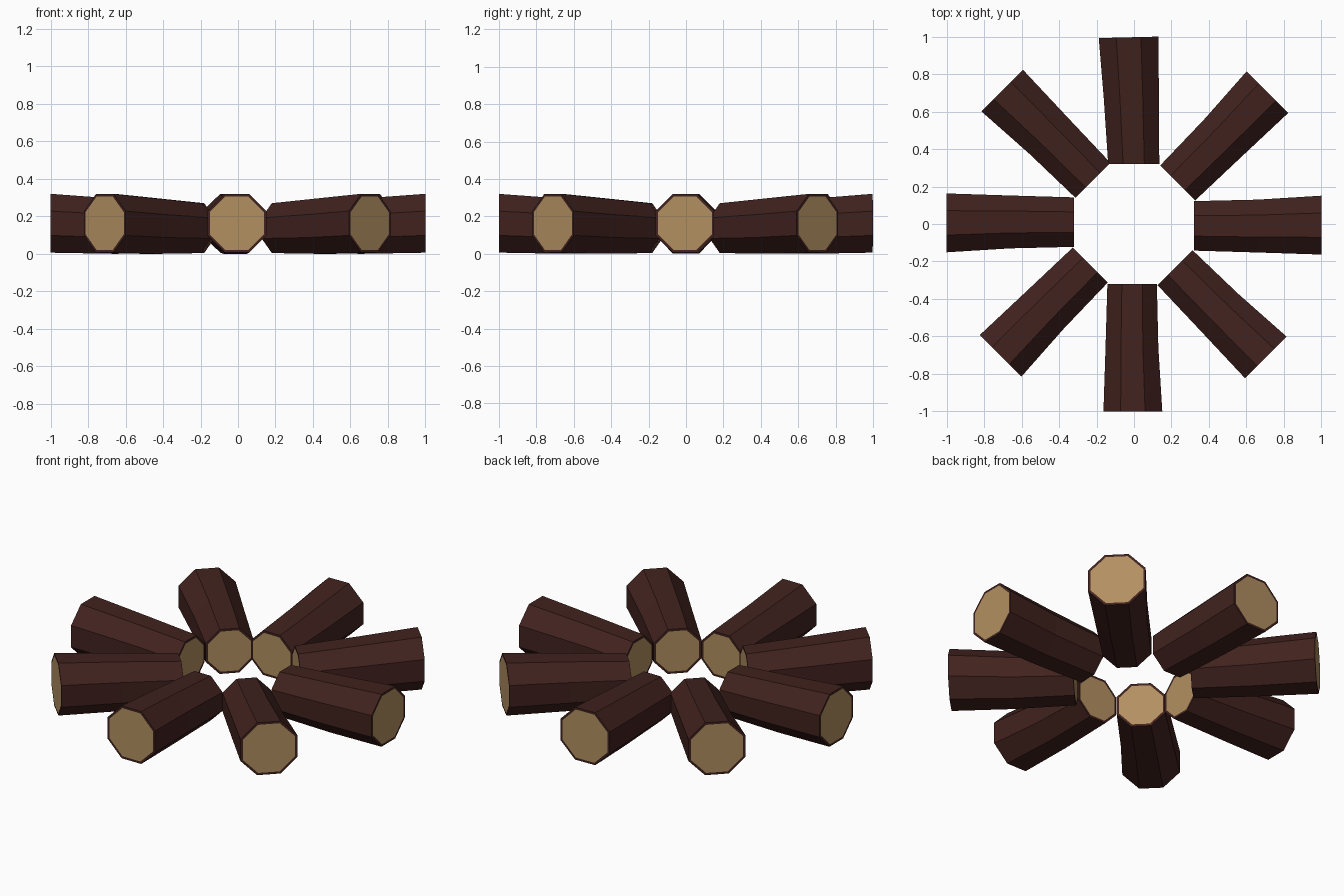
import bpy, bmesh, math
from mathutils import Matrix

if "Cube" in bpy.data.objects:
    bpy.data.objects.remove(bpy.data.objects["Cube"])


def material(name, color):
    m = bpy.data.materials.new(name)
    m.diffuse_color = color
    m.use_nodes = True
    m.node_tree.nodes["Principled BSDF"].inputs["Base Color"].default_value = m.diffuse_color
    return m


bark = material("bark", (0.052, 0.016, 0.013, 1))
cut_wood = material("cut_wood", (0.45, 0.28, 0.12, 1))

# Cross-sections along a log: radius, left side, right side, bottom, top
RINGS = [(0.32, 0.122, -0.142, 0.004, 0.27),
         (0.66, 0.130, -0.152, 0.0, 0.295),
         (1.00, 0.151, -0.163, 0.006, 0.32)]
# One log is a little crooked
BENT = [(0.32, 0.138, -0.135, 0.004, 0.27),
        (0.68, 0.162, -0.133, 0.0, 0.295),
        (0.996, 0.188, -0.130, 0.006, 0.32)]


def octagon(bm, ring, skew=0.0):
    r, left, right, low, high = ring
    cy, cz = (left + right) / 2, (low + high) / 2
    k = 1 / math.cos(math.pi / 8)
    verts = []
    for i in range(8):
        a = math.pi / 8 + i * math.pi / 4
        y = cy + (left - right) / 2 * k * math.cos(a)
        z = cz + (high - low) / 2 * k * math.sin(a)
        verts.append(bm.verts.new((r - skew * (y - cy), y, z)))
    return verts


def make_log(name, rings, angle, skew=0.0):
    bm = bmesh.new()
    loops = [octagon(bm, r, skew if i == 2 else 0) for i, r in enumerate(rings)]
    # Bark sides
    for a, b in zip(loops, loops[1:]):
        for i in range(8):
            j = (i + 1) % 8
            bm.faces.new((a[i], b[i], b[j], a[j]))
    # Sawn ends with a bark rim
    ends = [bm.faces.new(loops[0]), bm.faces.new(loops[-1])]
    bmesh.ops.recalc_face_normals(bm, faces=bm.faces[:])
    bmesh.ops.inset_individual(bm, faces=ends, thickness=0.014)
    for f in ends:
        f.material_index = 1
    bm.transform(Matrix.Rotation(angle, 4, 'Z'))
    mesh = bpy.data.meshes.new(name)
    bm.to_mesh(mesh)
    bm.free()
    mesh.materials.append(bark)
    mesh.materials.append(cut_wood)
    obj = bpy.data.objects.new(name, mesh)
    bpy.context.collection.objects.link(obj)


# Eight logs laid out like spokes
for n in range(8):
    bent = n == 2
    make_log(f"log_{n + 1}", BENT if bent else RINGS, n * math.pi / 4,
             0.025 if bent else 0.0)
